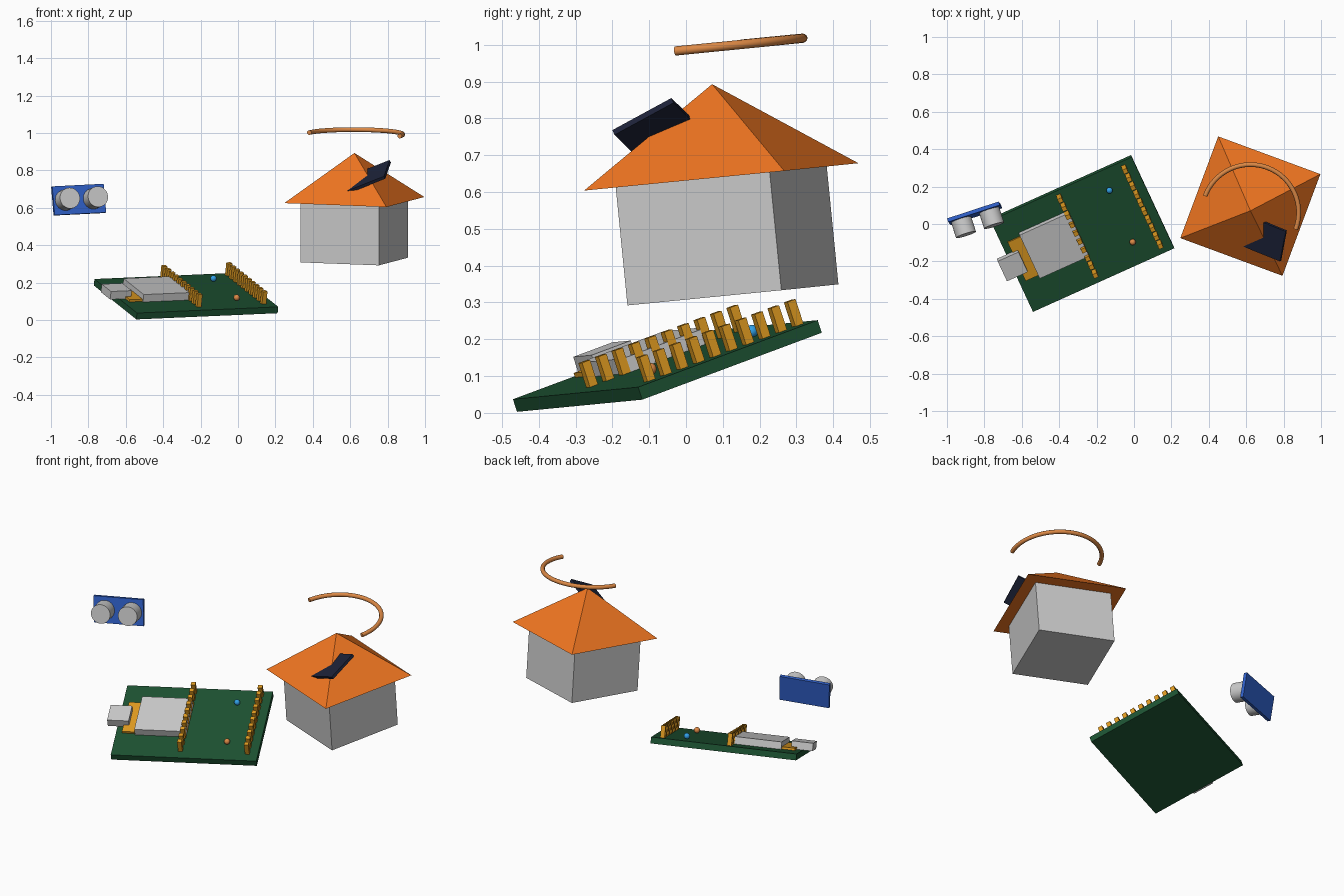
import bpy, bmesh, math
from mathutils import Matrix, Vector

if "Cube" in bpy.data.objects:
    bpy.data.objects.remove(bpy.data.objects["Cube"])


def material(name, rgb):
    m = bpy.data.materials.new(name)
    m.diffuse_color = (*rgb, 1)
    m.use_nodes = True
    m.node_tree.nodes["Principled BSDF"].inputs["Base Color"].default_value = m.diffuse_color
    return m


GREEN = material("board_green", (0.012, 0.085, 0.032))
GOLD = material("pin_gold", (0.75, 0.33, 0.015))
ORANGE = material("roof_orange", (0.87, 0.18, 0.015))
BLUE = material("sensor_blue", (0.03, 0.12, 0.6))
NAVY = material("panel_navy", (0.012, 0.016, 0.04))
COPPER = material("copper", (0.72, 0.25, 0.06))
LED_BLUE = material("led_blue", (0.03, 0.35, 0.8))


def frame(origin, xdir, ydir):
    """Orthonormal local frame from an origin and two directions."""
    x = Vector(xdir).normalized()
    z = x.cross(Vector(ydir)).normalized()
    y = z.cross(x)
    m = Matrix((x, y, z)).transposed().to_4x4()
    m.translation = origin
    return m


def finish(name, bm, matrix, mat=None):
    me = bpy.data.meshes.new(name)
    bmesh.ops.recalc_face_normals(bm, faces=bm.faces)
    bm.to_mesh(me)
    bm.free()
    ob = bpy.data.objects.new(name, me)
    bpy.context.collection.objects.link(ob)
    ob.matrix_world = matrix
    if mat:
        me.materials.append(mat)
    return ob


def boxes(name, matrix, spans, mat=None):
    """One object of boxes, each given as (low corner, high corner)."""
    bm = bmesh.new()
    for lo, hi in spans:
        lo, hi = Vector(lo), Vector(hi)
        t = Matrix.Translation((lo + hi) / 2) @ Matrix.Diagonal((*(hi - lo), 1))
        bmesh.ops.create_cube(bm, size=1, matrix=t)
    return finish(name, bm, matrix, mat)


def smooth(ob):
    bpy.ops.object.select_all(action='DESELECT')
    ob.select_set(True)
    bpy.context.view_layer.objects.active = ob
    bpy.ops.object.shade_smooth_by_angle(angle=math.radians(35))


# Circuit board: local x along its length, z = 0 on its upper face
board = frame((-0.54, -0.47, 0.037), (0.755, 0.34, 0.033), (-0.225, 0.489, 0.182))
boxes("circuit_board", board, [((0, 0, -0.036), (0.829, 0.568, 0))], GREEN)
boxes("controller_base", board, [((0.035, 0.18, 0), (0.2, 0.42, 0.013))], GOLD)
boxes("controller_shield", board, [((0.11, 0.17, 0), (0.40, 0.44, 0.042))])
boxes("usb_socket", board, [((-0.055, 0.233, 0), (0.067, 0.357, 0.045))])

# Two rows of ten header pins
for label, a in (("left", 0.388), ("right", 0.769)):
    row = []
    for i in range(10):
        b = 0.065 + i * 0.052
        row.append(((a - 0.0125, b - 0.0125, 0), (a + 0.0125, b + 0.0125, 0.07)))
    boxes(label + "_pin_row", board, row, GOLD)

# Indicator lights
for name, a, b, mat in (("blue_light", 0.646, 0.453, LED_BLUE),
                        ("orange_light", 0.642, 0.133, COPPER)):
    bm = bmesh.new()
    bmesh.ops.create_uvsphere(bm, u_segments=16, v_segments=10, radius=0.017,
                              matrix=Matrix.Translation((a, b, 0.015)))
    smooth(finish(name, bm, board, mat))

# House walls and pyramid roof
house = frame((0.6215, 0.1275, 0.3205), (0.42, -0.155, -0.016), (0.155, 0.416, 0.041))
boxes("house_walls", house, [((-0.224, -0.224, 0), (0.224, 0.224, 0.322))])
bm = bmesh.new()
bmesh.ops.create_cone(bm, cap_ends=True, segments=4, radius1=0.412, radius2=0,
                      depth=0.253, matrix=Matrix.Translation((0, 0, 0.322 + 0.1265))
                      @ Matrix.Rotation(math.pi / 4, 4, 'Z'))
bmesh.ops.remove_doubles(bm, verts=bm.verts, dist=1e-4)
finish("house_roof", bm, house, ORANGE)

# Solar panel, sunk into the roof at a slant
panel = frame((0.78, -0.20, 0.768), (0.03, 0.16, 0.087), (-0.85, 0.43, -0.30))
boxes("solar_panel", panel, [((0, 0, -0.016), (0.185, 0.27, 0))], NAVY)

# Half ring hovering over the roof: a tube section swept through 180 degrees
bm = bmesh.new()
ret = bmesh.ops.create_circle(bm, cap_ends=True, segments=12, radius=0.0125,
                              matrix=Matrix.Translation((0.258, 0, 0.675))
                              @ Matrix.Rotation(math.pi / 2, 4, 'X'))
bmesh.ops.spin(bm, geom=bm.faces[:] + bm.edges[:] + bm.verts[:], cent=(0, 0, 0.675),
               axis=(0, 0, 1), angle=math.pi, steps=32, use_duplicate=False)
# The sweep drops the starting cap, so close any open end
bmesh.ops.holes_fill(bm, edges=[e for e in bm.edges if e.is_boundary], sides=0)
smooth(finish("antenna_ring", bm, house, COPPER))

# Distance sensor: local x across, y up, z out of the front
sensor = frame((-0.852, 0.057, 0.643), (0.949, 0.311, 0.048), (-0.085, 0.11, 0.99))
boxes("sensor_board", sensor, [((-0.145, -0.0775, -0.01), (0.145, 0.0775, 0.01))], BLUE)
for label, s in (("left", -1), ("right", 1)):
    bm = bmesh.new()
    bmesh.ops.create_cone(bm, cap_ends=True, segments=32, radius1=0.056, radius2=0.056,
                          depth=0.085, matrix=Matrix.Translation((s * 0.079, 0, 0.0525)))
    smooth(finish(label + "_sensor_eye", bm, sensor))
